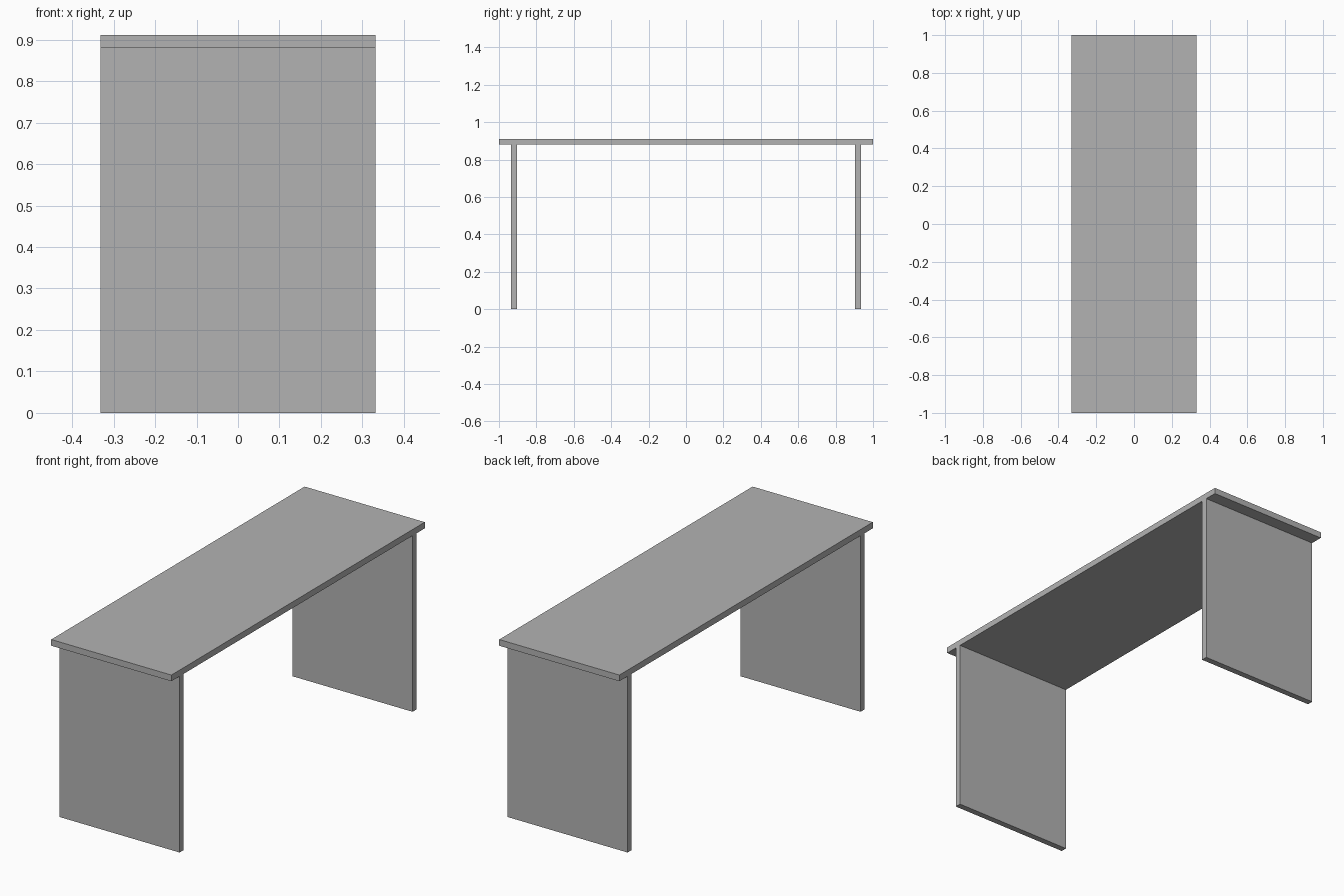
import bpy

# Remove the default cube
cube = bpy.data.objects.get("Cube")
if cube:
    bpy.data.objects.remove(cube, do_unlink=True)

# Plain grey finish
GREY = (0.45, 0.45, 0.45, 1.0)
grey = bpy.data.materials.new("plain_grey")
grey.use_nodes = True
grey.diffuse_color = GREY
grey.node_tree.nodes["Principled BSDF"].inputs["Base Color"].default_value = GREY

WIDTH, LENGTH, HEIGHT = 0.664, 2.0, 0.911
BOARD = 0.031          # thickness of every board
LEG_Y = 0.92           # centre of each leg panel


def board(name, size, centre):
    """Flat-faced box with its scale applied."""
    bpy.ops.mesh.primitive_cube_add(size=1, location=centre)
    obj = bpy.context.object
    obj.name = name
    obj.scale = size
    bpy.ops.object.transform_apply(location=False, rotation=False, scale=True)
    obj.data.materials.append(grey)
    return obj


# Table top
board("table_top", (WIDTH, LENGTH, BOARD), (0, 0, HEIGHT - BOARD / 2))

# Full-width leg panels at both ends
leg_height = HEIGHT - BOARD
for name, side in (("front_leg_panel", -1), ("back_leg_panel", 1)):
    board(name, (WIDTH, BOARD, leg_height), (0, side * LEG_Y, leg_height / 2))
